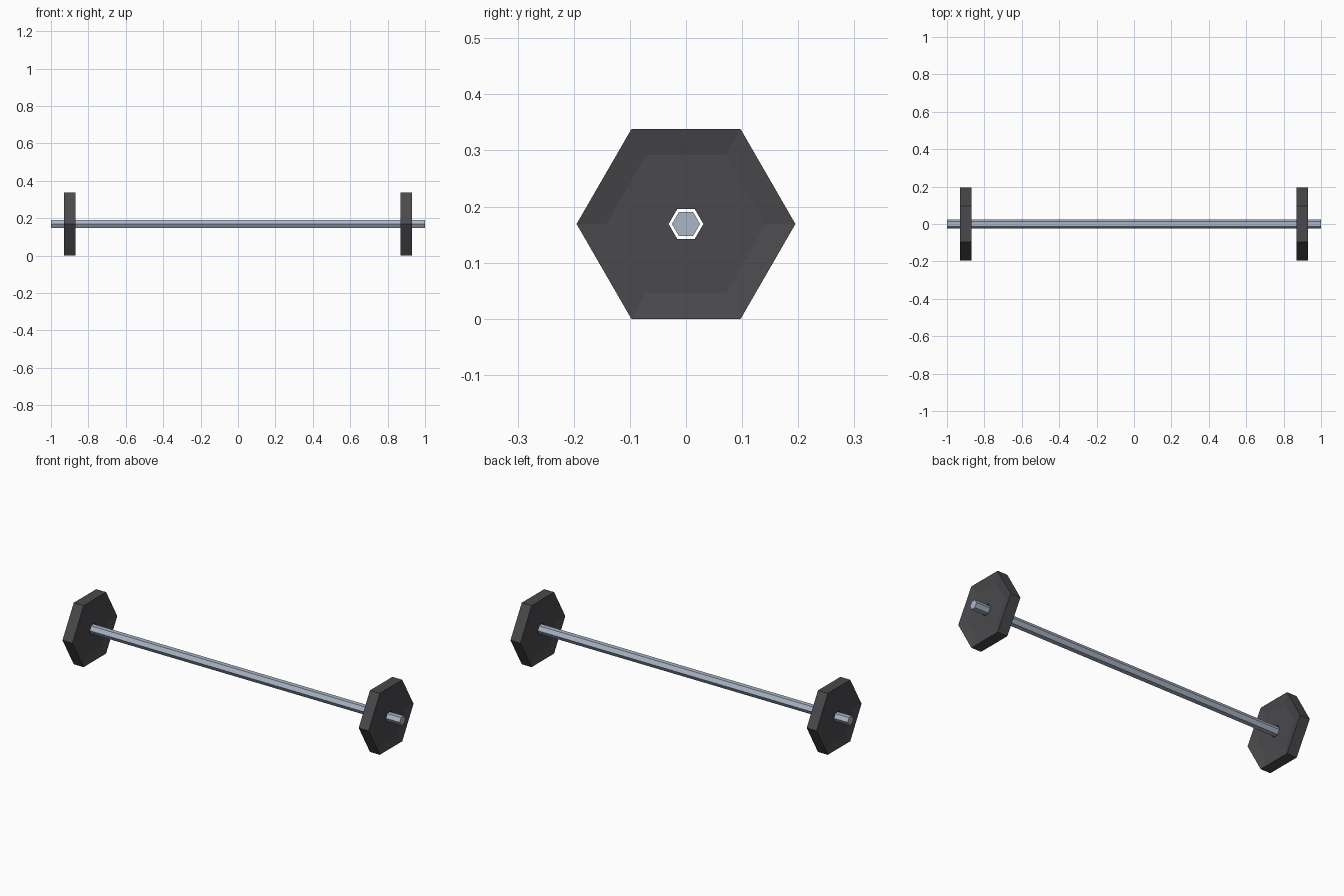
import bpy, bmesh, math

if "Cube" in bpy.data.objects:
    bpy.data.objects.remove(bpy.data.objects["Cube"])

SIDES = 6
CENTRE_Z = 0.169


def material(name, rgb):
    m = bpy.data.materials.new(name)
    m.diffuse_color = (*rgb, 1.0)
    m.use_nodes = True
    m.node_tree.nodes["Principled BSDF"].inputs["Base Color"].default_value = m.diffuse_color
    return m


def hex_lathe(name, profile, mat, x=0.0, closed=False):
    """Sweep (x, radius) points round the x axis with six flat sides."""
    bm = bmesh.new()
    rings = []
    for px, r in profile:
        rings.append([bm.verts.new((px,
                                    r * math.cos(i * math.tau / SIDES),
                                    r * math.sin(i * math.tau / SIDES)))
                      for i in range(SIDES)])
    pairs = list(zip(rings, rings[1:]))
    if closed:
        pairs.append((rings[-1], rings[0]))
    else:
        bm.faces.new(rings[0])
        bm.faces.new(rings[-1])
    for a, b in pairs:
        for i in range(SIDES):
            j = (i + 1) % SIDES
            bm.faces.new((a[i], a[j], b[j], b[i]))
    bmesh.ops.recalc_face_normals(bm, faces=bm.faces)
    mesh = bpy.data.meshes.new(name)
    bm.to_mesh(mesh)
    bm.free()
    mesh.materials.append(mat)
    obj = bpy.data.objects.new(name, mesh)
    obj.location = (x, 0, CENTRE_Z)
    bpy.context.collection.objects.link(obj)
    return obj


steel = material("blue grey steel", (0.40, 0.47, 0.57))
iron = material("dark iron", (0.068, 0.068, 0.074))

# Hexagonal bar
hex_lathe("bar", [(-1.0, 0.025), (1.0, 0.025)], steel)

# Weight plates: dished on both faces, with a through hole
plate = [(-0.02, 0.031), (-0.02, 0.142), (-0.03, 0.195),
         (0.03, 0.195), (0.02, 0.142), (0.02, 0.031)]
for side, x in (("left", -0.90), ("right", 0.90)):
    hex_lathe(side + "_weight_plate", plate, iron, x, closed=True)
